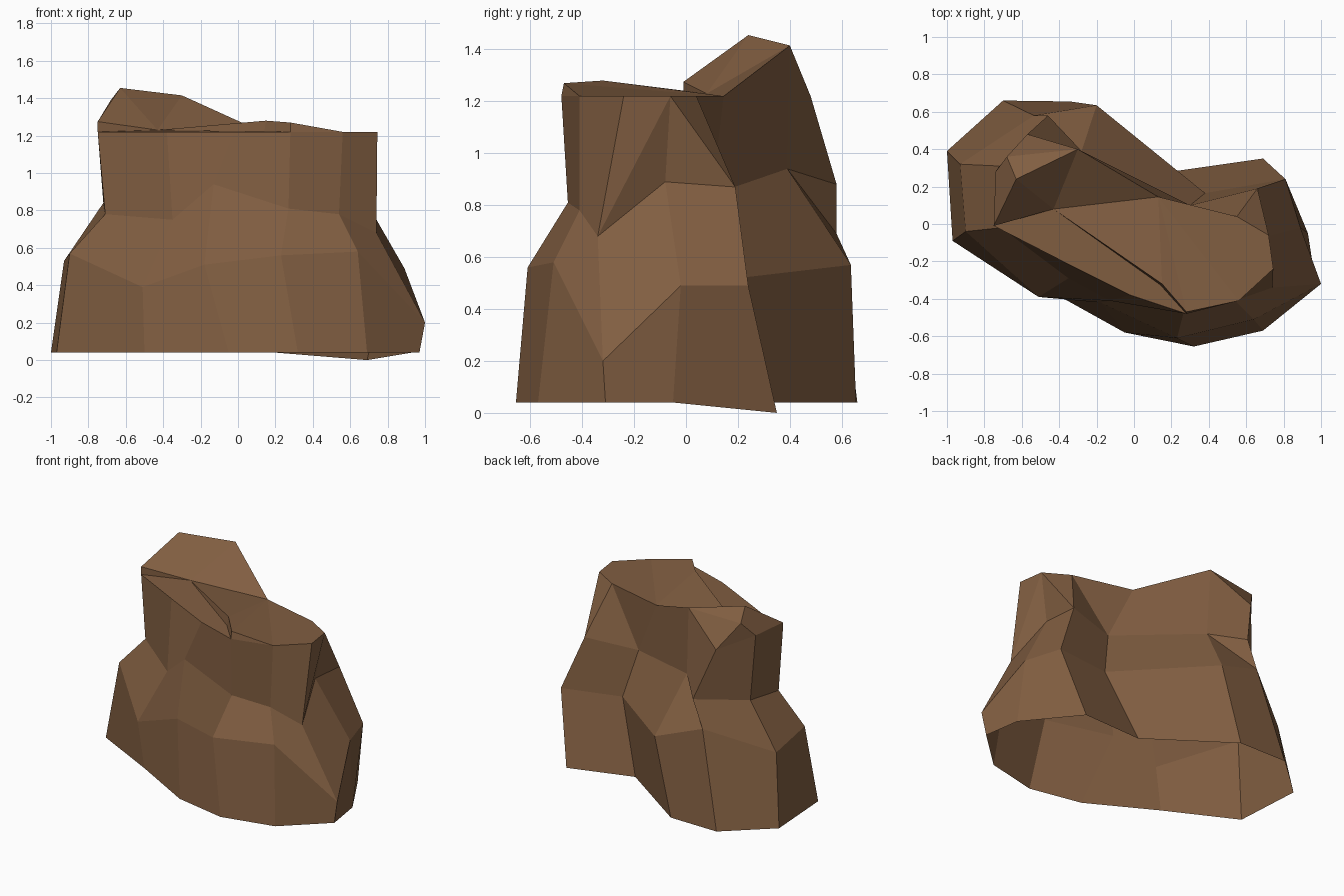
import bpy, bmesh

if "Cube" in bpy.data.objects:
    bpy.data.objects.remove(bpy.data.objects["Cube"])

# One flat brown for the whole rock
brown = bpy.data.materials.new("rock brown")
brown.diffuse_color = (0.22, 0.112, 0.053, 1)
brown.use_nodes = True
brown.node_tree.nodes["Principled BSDF"].inputs["Base Color"].default_value = brown.diffuse_color

bm = bmesh.new()


def ring(points, z=None):
    """Make one horizontal loop of rock corners, counter-clockwise from the left."""
    return [bm.verts.new(p if z is None else (*p, z)) for p in points]


def wall(low, high, falling=(), rising=()):
    """Join two loops with a band of faces; some are creased along a diagonal."""
    n = len(low)
    for i in range(n):
        j = (i + 1) % n
        if i in falling:
            bm.faces.new((low[i], low[j], high[i]))
            bm.faces.new((low[j], high[j], high[i]))
        elif i in rising:
            bm.faces.new((low[i], low[j], high[j]))
            bm.faces.new((low[i], high[j], high[i]))
        else:
            bm.faces.new((low[i], low[j], high[j], high[i]))


# Open foot of the rock
foot = ring([(-.97, -.09), (-.50, -.33), (-.05, -.58), (.32, -.655),
             (.69, -.57), (.97, -.31), (.93, -.05), (.69, .35),
             (.20, .28), (-.34, .655), (-.70, .66), (-1.0, .39)], .04)
foot[7].co.z = 0

# Bulging lower shoulder
shoulder = ring([(-.90, -.04, .57), (-.51, -.39, .39), (-.18, -.42, .51), (.23, -.61, .56),
                 (.64, -.51, .58), (1.0, -.32, .20), (.89, -.02, .49), (.81, .24, .49),
                 (.38, .165, .515), (-.20, .635, .57), (-.535, .58, .69), (-.93, .32, .53)])

# Narrower waist
waist = ring([(-.71, -.02, .78), (-.35, -.29, .75), (-.13, -.41, .94), (.27, -.455, .81),
              (.54, -.41, .78), (.74, -.34, .68), (.66, -.08, .89), (.66, .19, .87),
              (.30, .10, .84), (-.28, .39, .94), (-.46, .58, .88), (-.72, .31, .84)])

# Broken rim around the top
rim = ring([(-.75, -.01), (-.38, -.20), (-.02, -.38), (.28, -.48),
            (.56, -.41), (.745, -.24), (.72, -.06), (.55, .04),
            (.13, .145), (-.30, .40), (-.57, .48), (-.74, .28)], 1.22)
for i, z in ((9, 1.415), (11, 1.29)):
    rim[i].co.z = z

wall(foot, shoulder)
wall(shoulder, waist, falling=(9,))
wall(waist, rim, falling=(6, 7), rising=(5,))

# Corners of the raised slab and the back peak
lip, slab, step, notch, peak, side, crest = ring([
    (.28, -.47, 1.27), (.15, -.32, 1.28), (.14, -.325, 1.22), (-.43, .08, 1.23),
    (-.63, .24, 1.455), (-.75, -.01, 1.275), (-.68, .36, 1.39)])

top_faces = [
    # low ledge along the front left
    (rim[0], rim[1], rim[2], rim[3], step, notch),
    # small riser up to the slab
    (rim[3], lip, slab, step), (step, slab, notch), (rim[3], rim[4], lip),
    # slab sloping down to the right and back
    (rim[8], notch, slab), (rim[8], slab, lip), (rim[8], lip, rim[4]),
    tuple(rim[4:9]),
    # sloping front of the peak
    (notch, rim[8], rim[9]), (notch, rim[9], peak), (notch, peak, side), (rim[0], notch, side),
    # back of the peak
    (rim[0], side, rim[11]), (side, peak, crest, rim[11]),
    (peak, rim[9], crest), (crest, rim[9], rim[10]), (crest, rim[10], rim[11]),
]
for f in top_faces:
    bm.faces.new(f)

bmesh.ops.recalc_face_normals(bm, faces=bm.faces)

mesh = bpy.data.meshes.new("rock")
bm.to_mesh(mesh)
bm.free()
mesh.materials.append(brown)
rock = bpy.data.objects.new("rock", mesh)
bpy.context.collection.objects.link(rock)
